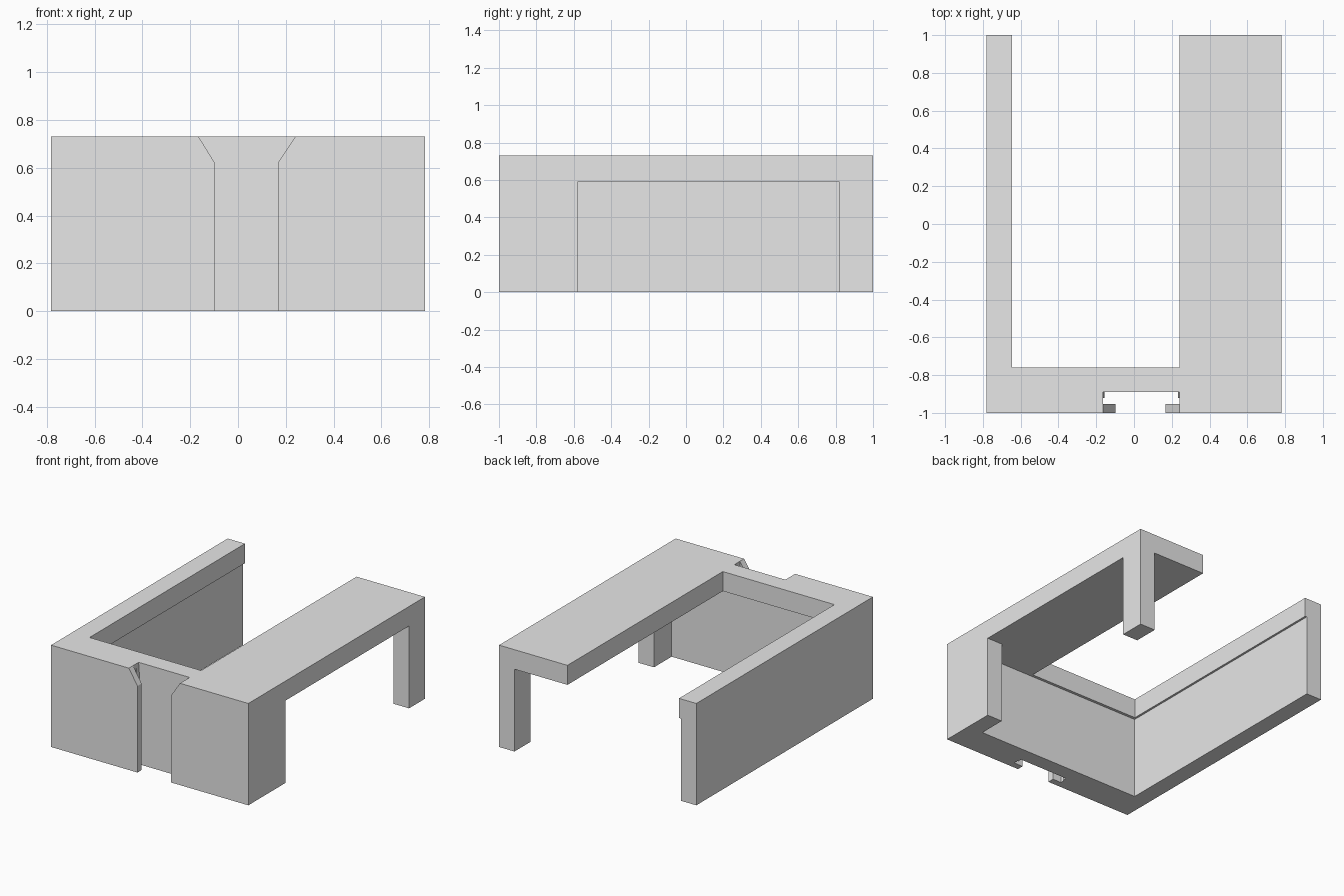
import bpy, bmesh

if "Cube" in bpy.data.objects:
    bpy.data.objects.remove(bpy.data.objects["Cube"])

H = 0.73       # full height
LIP = 0.59     # underside of the top slab and lip


def prism(name, profile, y0, y1):
    """Extrude an x-z outline along y."""
    bm = bmesh.new()
    face = bm.faces.new([bm.verts.new((x, y0, z)) for x, z in profile])
    ext = bmesh.ops.extrude_face_region(bm, geom=[face])
    verts = [v for v in ext["geom"] if isinstance(v, bmesh.types.BMVert)]
    bmesh.ops.translate(bm, verts=verts, vec=(0, y1 - y0, 0))
    bmesh.ops.recalc_face_normals(bm, faces=bm.faces)
    mesh = bpy.data.meshes.new(name)
    bm.to_mesh(mesh)
    bm.free()
    obj = bpy.data.objects.new(name, mesh)
    bpy.context.collection.objects.link(obj)
    return obj


def box(name, x0, x1, y0, y1, z0, z1):
    return prism(name, [(x0, z0), (x1, z0), (x1, z1), (x0, z1)], y0, y1)


def flared(name, x0, x1, y0, y1):
    """Slot cutter that widens towards the top."""
    return prism(name, [(x0, -0.1), (x1, -0.1), (x1, 0.62), (0.24, H),
                        (0.24, 0.85), (-0.165, 0.85), (-0.165, H), (x0, 0.62)],
                 y0, y1)


# Main body
body = box("bracket_body", -0.782, 0.782, -1, 1, 0, H)

cutters = [
    # Hollow under the lip, opening in the top, opening in the right side
    box("hollow_cutter", -0.66, 0.66, -0.78, 1.1, -0.1, LIP),
    box("top_opening_cutter", -0.645, 0.24, -0.76, 1.2, 0.5, 0.9),
    box("side_opening_cutter", 0.6, 0.9, -0.58, 0.82, -0.15, LIP),
    # Stepped slot in the front wall
    box("slot_cutter", -0.165, 0.24, -0.953, -0.92, -0.12, 0.9),
    flared("slot_mouth_cutter", -0.097, 0.167, -1.1, -0.94),
    flared("slot_back_cutter", -0.157, 0.232, -0.93, -0.89),
]

for c in cutters:
    c.hide_render = True
    mod = body.modifiers.new(c.name, 'BOOLEAN')
    mod.operation = 'DIFFERENCE'
    mod.solver = 'EXACT'
    mod.object = c

# Bake the cuts and discard the cutters
graph = bpy.context.evaluated_depsgraph_get()
result = bpy.data.meshes.new_from_object(body.evaluated_get(graph))
body.modifiers.clear()
body.data = result
for c in cutters:
    bpy.data.objects.remove(c, do_unlink=True)

# Single grey colour
grey = bpy.data.materials.new("light_grey")
grey.diffuse_color = (0.8, 0.8, 0.8, 1)
grey.use_nodes = True
grey.node_tree.nodes["Principled BSDF"].inputs["Base Color"].default_value = grey.diffuse_color
body.data.materials.clear()
body.data.materials.append(grey)
